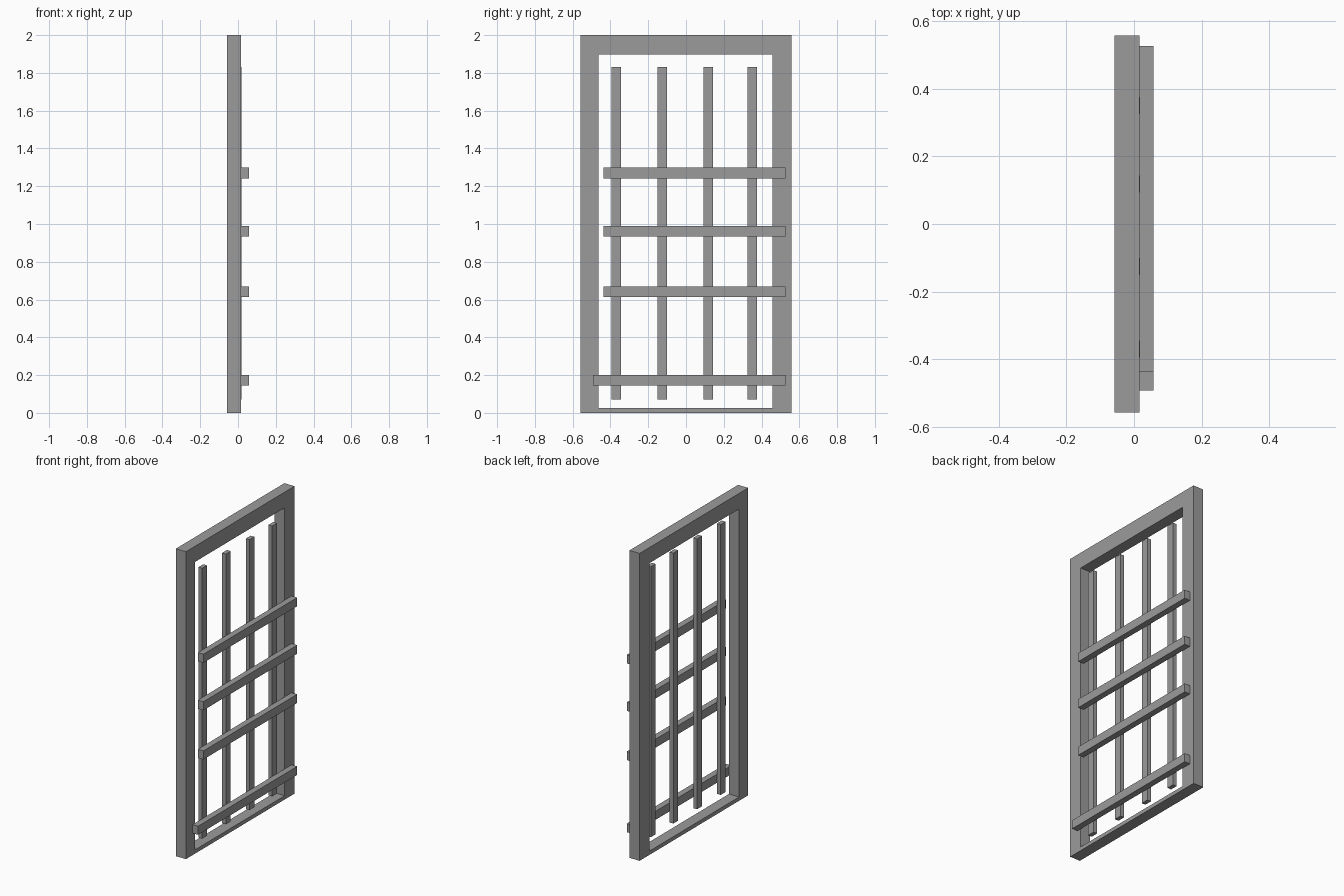
import bpy
import bmesh
from mathutils import Vector

if "Cube" in bpy.data.objects:
    bpy.data.objects.remove(bpy.data.objects["Cube"], do_unlink=True)

grey = bpy.data.materials.new("plain grey")
grey.use_nodes = True
colour = (0.33, 0.33, 0.33, 1)
grey.diffuse_color = colour
grey.node_tree.nodes["Principled BSDF"].inputs["Base Color"].default_value = colour


def finish(name, bm):
    bmesh.ops.recalc_face_normals(bm, faces=bm.faces)
    mesh = bpy.data.meshes.new(name)
    bm.to_mesh(mesh)
    bm.free()
    mesh.materials.append(grey)
    obj = bpy.data.objects.new(name, mesh)
    bpy.context.collection.objects.link(obj)


def bar(name, x, y, z):
    """Box spanning the given (low, high) ranges."""
    bm = bmesh.new()
    bmesh.ops.create_cube(bm, size=1)
    for v in bm.verts:
        v.co = Vector(r[0] if c < 0 else r[1] for c, r in zip(v.co, (x, y, z)))
    finish(name, bm)


# Door frame: a rectangular ring extruded through its depth
def ring_frame(name, x, outer, inner):
    bm = bmesh.new()
    loops = []
    for (y0, y1, z0, z1) in (outer, inner):
        corners = ((y0, z0), (y1, z0), (y1, z1), (y0, z1))
        loops.append([bm.verts.new((x[0], y, z)) for y, z in corners])
    out, inn = loops
    for i in range(4):
        j = (i + 1) % 4
        bm.faces.new((out[i], out[j], inn[j], inn[i]))
    ext = bmesh.ops.extrude_face_region(bm, geom=bm.faces[:], use_keep_orig=True)
    moved = [g for g in ext["geom"] if isinstance(g, bmesh.types.BMVert)]
    bmesh.ops.translate(bm, verts=moved, vec=(x[1] - x[0], 0, 0))
    finish(name, bm)


ring_frame("frame", (-0.057, 0.016),
           (-0.558, 0.558, 0, 2), (-0.464, 0.457, 0.025, 1.898))

# Upright slats inside the opening
for i, y in enumerate((-0.369, -0.126, 0.118, 0.35)):
    bar(f"upright_slat_{i + 1}", (-0.009, 0.018), (y - 0.025, y + 0.025), (0.071, 1.83))

# Cross rails on the outer face; the lowest is longer
for i, z in enumerate((0.172, 0.641, 0.961, 1.27)):
    start = -0.492 if i == 0 else -0.437
    bar(f"cross_rail_{i + 1}", (0.017, 0.057), (start, 0.527), (z - 0.028, z + 0.028))
